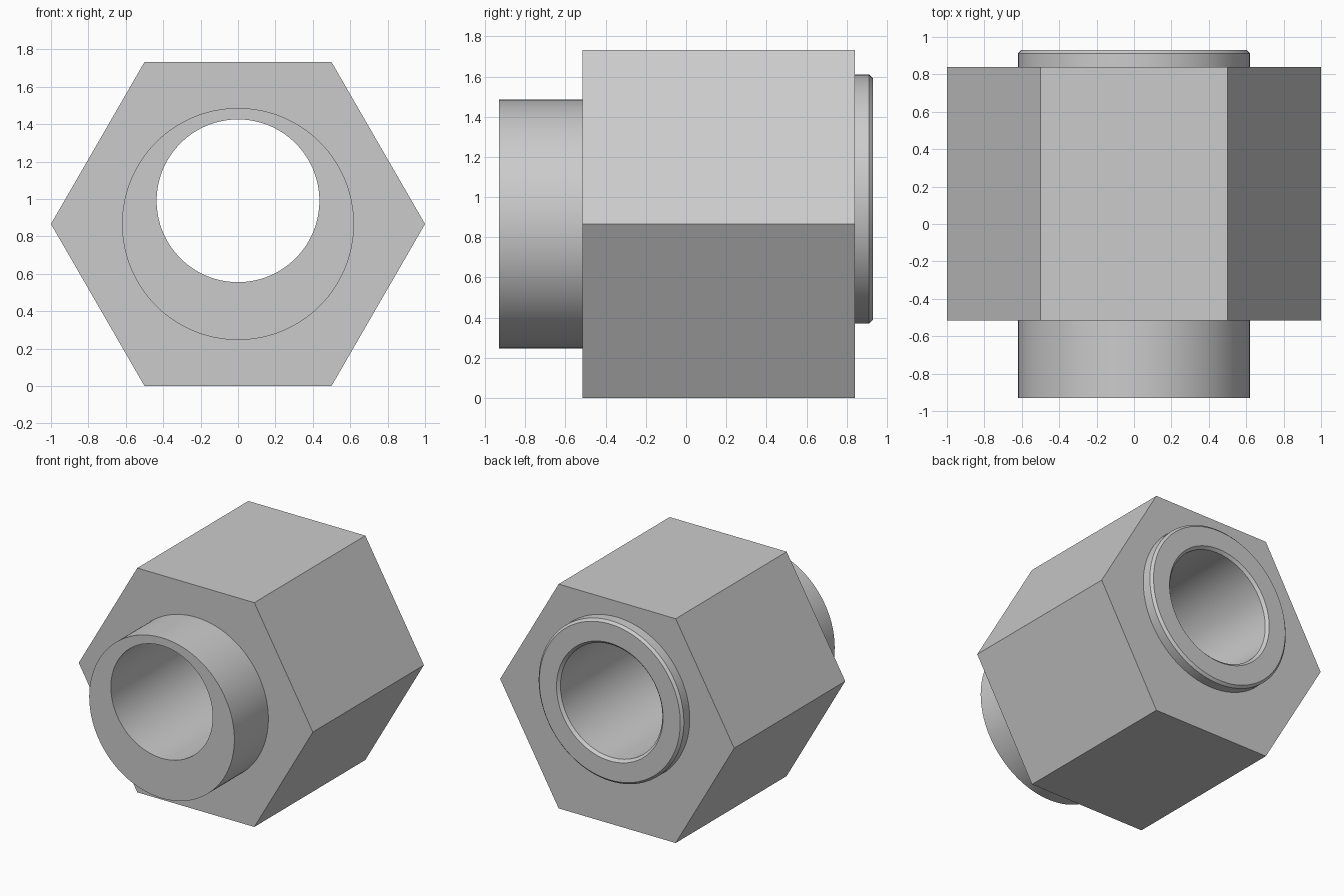
import bpy, bmesh, math
from mathutils import Vector

cube = bpy.data.objects.get("Cube")
if cube:
    bpy.data.objects.remove(cube, do_unlink=True)

HEX_Z = math.sqrt(3) / 2     # axis of the hexagon and the front spigot
BORE_Z = 0.99                # offset axis of the bore and the rear collar
SEGMENTS = 128

steel = bpy.data.materials.new("grey_steel")
steel.use_nodes = True
colour = (0.6, 0.6, 0.6, 1)
steel.diffuse_color = colour
steel.node_tree.nodes["Principled BSDF"].inputs["Base Color"].default_value = colour


def turned(name, profile, axis_z, sides=SEGMENTS):
    """Closed solid along y from a list of (y, radius) stations."""
    bm = bmesh.new()
    rings = []
    for y, r in profile:
        angles = [2 * math.pi * i / sides for i in range(sides)]
        rings.append([bm.verts.new(Vector((r * math.cos(a), y, axis_z + r * math.sin(a))))
                      for a in angles])
    for a, b in zip(rings, rings[1:]):
        for i in range(sides):
            j = (i + 1) % sides
            bm.faces.new((a[i], a[j], b[j], b[i]))
    bm.faces.new(rings[0])
    bm.faces.new(rings[-1])
    bmesh.ops.recalc_face_normals(bm, faces=bm.faces)
    mesh = bpy.data.meshes.new(name)
    bm.to_mesh(mesh)
    bm.free()
    mesh.materials.append(steel)
    obj = bpy.data.objects.new(name, mesh)
    bpy.context.collection.objects.link(obj)
    return obj


def combine(target, tool, operation):
    """Apply a boolean and discard the tool."""
    bpy.context.view_layer.objects.active = target
    mod = target.modifiers.new(operation.lower(), 'BOOLEAN')
    mod.operation = operation
    mod.solver = 'EXACT'
    mod.object = tool
    bpy.ops.object.modifier_apply(modifier=mod.name)
    bpy.data.objects.remove(tool, do_unlink=True)


# Hexagonal body
body = turned("eccentric_hex_bushing", [(-0.515, 1), (0.84, 1)], HEX_Z, 6)

# Front spigot, centred on the hexagon
spigot = turned("front_spigot", [(-0.93, 0.62), (-0.3, 0.62)], HEX_Z)
combine(body, spigot, 'UNION')

# Chamfered rear collar, centred on the bore
collar = turned("rear_collar", [(0.6, 0.62), (0.912, 0.62), (0.93, 0.602)], BORE_Z)
combine(body, collar, 'UNION')

# Through bore with a countersunk rear mouth
bore = turned("bore_cutter", [(-1.1, 0.435), (0.91, 0.435), (0.95, 0.475)], BORE_Z)
combine(body, bore, 'DIFFERENCE')

# Smooth round walls, sharp corners
bpy.ops.object.select_all(action='DESELECT')
body.select_set(True)
bpy.context.view_layer.objects.active = body
bpy.ops.object.shade_smooth_by_angle(angle=math.radians(25))
